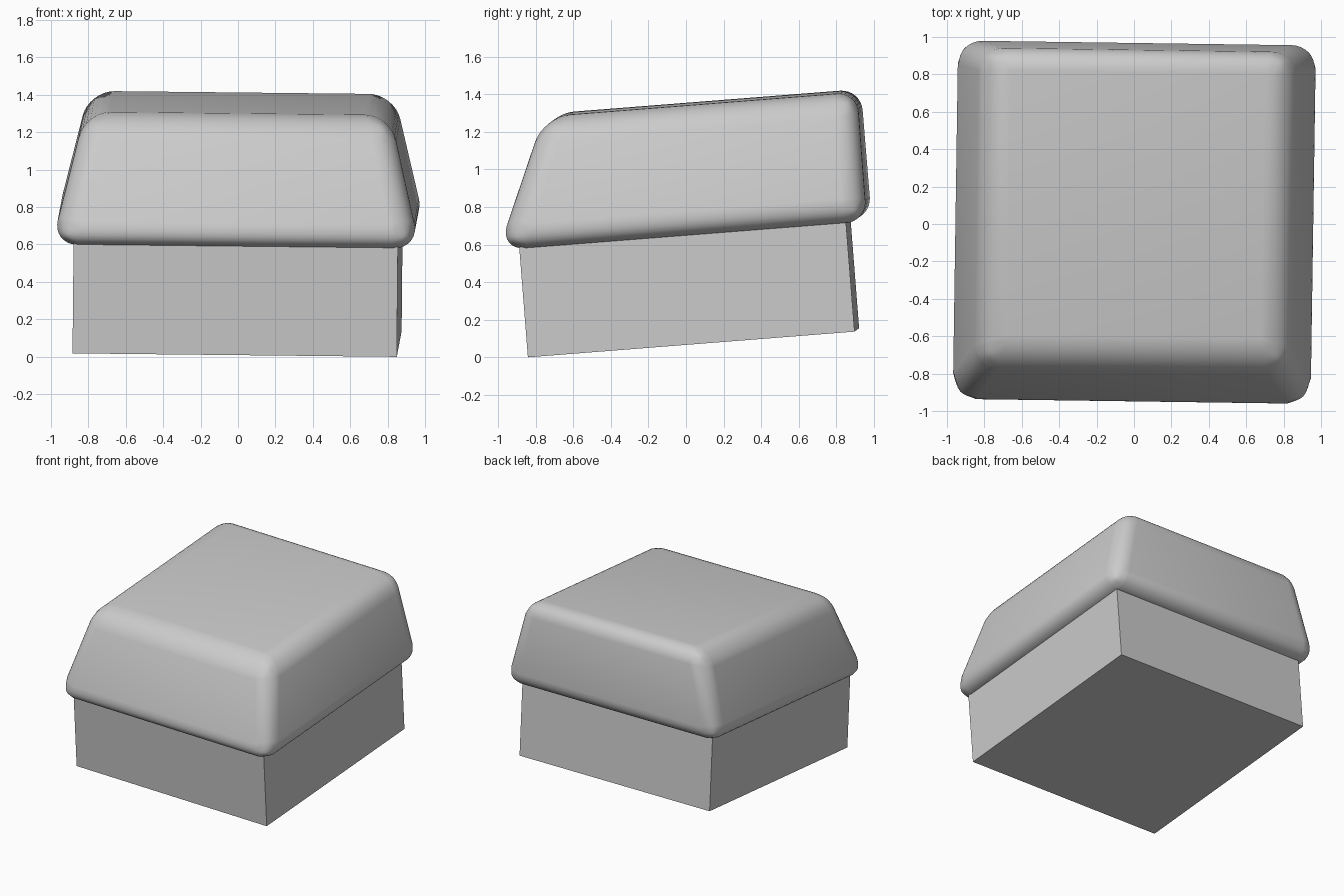
import bpy, bmesh
from math import radians
from mathutils import Matrix, Euler

default = bpy.data.objects.get("Cube")
if default:
    bpy.data.objects.remove(default, do_unlink=True)

grey = bpy.data.materials.new("light_grey")
grey.use_nodes = True
grey.diffuse_color = (0.6, 0.6, 0.6, 1)
grey.node_tree.nodes["Principled BSDF"].inputs["Base Color"].default_value = (0.6, 0.6, 0.6, 1)

# The whole model leans gently backwards and is turned slightly
tilt = (Matrix.Translation((-0.005, 0.04, 0.077))
        @ Matrix.Rotation(radians(4.5), 4, "X")
        @ Matrix.Rotation(radians(0.55), 4, "Y")
        @ Matrix.Rotation(radians(-0.85), 4, "Z"))


def block(name, half_x, half_y, z0, z1, side=0, front=0, bevel_rule=None):
    """Box whose top is drawn in at the sides and front, with weighted bevels."""
    bm = bmesh.new()
    bmesh.ops.create_cube(bm, size=2)
    for v in bm.verts:
        top = v.co.z > 0
        v.co.x *= half_x - (side if top else 0)
        v.co.y *= half_y
        if top and v.co.y < 0:
            v.co.y += front
        v.co.z = z1 if top else z0
    if bevel_rule:
        layer = bm.edges.layers.float.new("bevel_weight_edge")
        for e in bm.edges:
            e[layer] = bevel_rule(e, z0, z1)
    mesh = bpy.data.meshes.new(name)
    bm.to_mesh(mesh)
    bm.free()
    mesh.materials.append(grey)
    obj = bpy.data.objects.new(name, mesh)
    bpy.context.collection.objects.link(obj)
    obj.matrix_world = tilt
    return obj


def cap_bevel(edge, z0, z1):
    a, b = (v.co for v in edge.verts)
    if a.z == z0 and b.z == z0:
        return 0.0                      # crisp rim
    if a.z != b.z:
        return 0.62                     # upright corners
    if abs(a.y - b.y) > 0.1:
        return 0.68                     # side edges of the top
    return 0.72 if a.y < 0 else 0.56    # front and back edges of the top


# Straight square base
block("base", 0.867, 0.873, 0, 0.6)

# Tapered cap: steep front, sloping sides, upright back
cap = block("cap", 0.985, 0.985, 0.58, 1.271, side=0.168, front=0.294, bevel_rule=cap_bevel)
bevel = cap.modifiers.new("rounded_edges", "BEVEL")
bevel.limit_method = "WEIGHT"
bevel.width = 0.2
bevel.segments = 8
bpy.ops.object.select_all(action="DESELECT")
cap.select_set(True)
bpy.context.view_layer.objects.active = cap
bpy.ops.object.modifier_apply(modifier=bevel.name)
bpy.ops.object.shade_smooth_by_angle(angle=radians(40))
